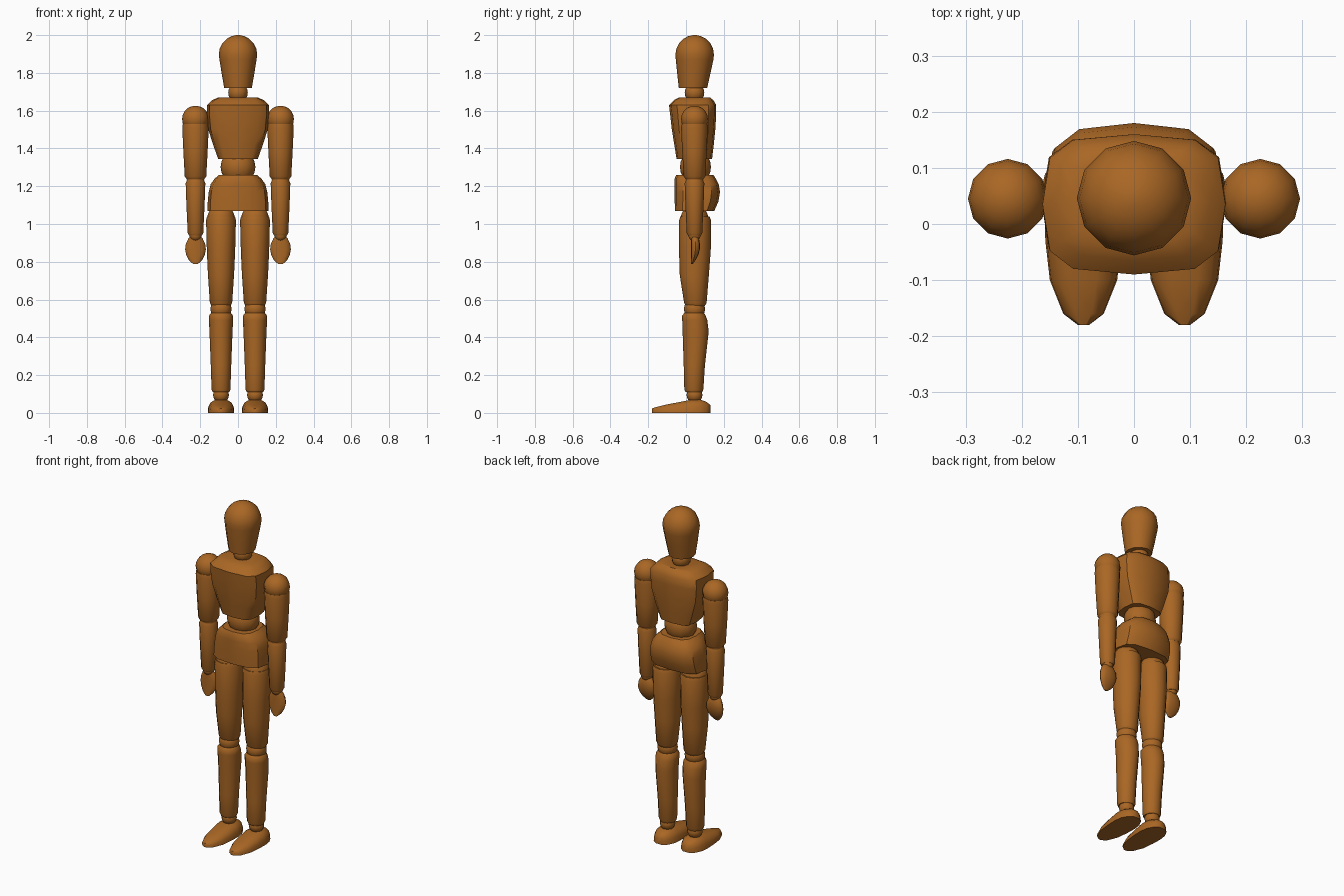
import bpy, bmesh, math
from mathutils import Vector

wood = bpy.data.materials.new("warm wood")
wood.diffuse_color = (0.40, 0.135, 0.018, 1)
CY = 0.045  # depth of the body axis


def finish(name, bm, angle=40):
    bmesh.ops.recalc_face_normals(bm, faces=bm.faces)
    me = bpy.data.meshes.new(name)
    bm.to_mesh(me)
    bm.free()
    me.materials.append(wood)
    ob = bpy.data.objects.new(name, me)
    bpy.context.collection.objects.link(ob)
    bpy.ops.object.select_all(action='DESELECT')
    ob.select_set(True)
    bpy.context.view_layer.objects.active = ob
    bpy.ops.object.shade_smooth_by_angle(angle=math.radians(angle))
    return ob


def loft(name, rings, angle=40):
    """Skin a list of point rings and cap both ends."""
    bm = bmesh.new()
    vs = [[bm.verts.new(p) for p in r] for r in rings]
    n = len(vs[0])
    for a, b in zip(vs, vs[1:]):
        for i in range(n):
            j = (i + 1) % n
            bm.faces.new((a[i], a[j], b[j], b[i]))
    bm.faces.new(vs[0])
    bm.faces.new(vs[-1])
    return finish(name, bm, angle)


def body(name, sections, cx=0, p=2, n=12, angle=40):
    """Sections: (z, half width, front y, back y); p squares off the outline."""
    def ring(z, w, f, b):
        pts = []
        for i in range(n):
            a = 2 * math.pi * i / n
            c, s = math.cos(a), math.sin(a)
            x = math.copysign(abs(c) ** (2 / p), c) * w
            y = math.copysign(abs(s) ** (2 / p), s) * (b - f) / 2 + (f + b) / 2
            pts.append((cx + x, y, z))
        return pts
    return loft(name, [ring(*s) for s in sections], angle)


def ball(name, x, z, r, ry=None, y=CY):
    bm = bmesh.new()
    bmesh.ops.create_uvsphere(bm, u_segments=12, v_segments=10, radius=1)
    bmesh.ops.scale(bm, vec=(r, ry or r, r), verts=bm.verts)
    bmesh.ops.translate(bm, vec=Vector((x, y, z)), verts=bm.verts)
    return finish(name, bm)


# Head: egg-shaped dome tapering to a flat chin
head = [(1.72, 0.073, -0.038, 0.112), (1.80, 0.087, -0.047, 0.130),
        (1.87, 0.098, -0.054, 0.145)]
for t in (0, 18, 36, 54, 70, 83):
    r = 0.102 * math.cos(math.radians(t))
    head.append((1.897 + 0.103 * math.sin(math.radians(t)), r, 0.046 - r, 0.046 + r))
head.append((2.0, 0.003, 0.043, 0.049))
body("head", head)
ball("neck_joint", 0, 1.695, 0.052)

# Chest, waist and pelvis
body("chest", [(1.345, 0.105, -0.050, 0.138), (1.42, 0.132, -0.062, 0.147),
               (1.50, 0.157, -0.075, 0.155), (1.58, 0.165, -0.084, 0.160),
               (1.63, 0.163, -0.090, 0.160), (1.655, 0.138, -0.065, 0.145),
               (1.67, 0.105, -0.038, 0.128)], p=3.4)
ball("waist_joint", 0, 1.302, 0.092, 0.082, 0.05)
body("pelvis", [(1.07, 0.162, -0.058, 0.150), (1.12, 0.160, -0.060, 0.172),
                (1.17, 0.155, -0.060, 0.180), (1.21, 0.145, -0.060, 0.173),
                (1.24, 0.124, -0.060, 0.158), (1.26, 0.100, -0.052, 0.145)], p=3)

for side, s in (("left", 1), ("right", -1)):
    # Arm
    ax = 0.225 * s
    ball(side + "_shoulder_joint", ax, 1.555, 0.071)
    body(side + "_upper_arm", [(1.238, 0.047, -0.002, 0.092), (1.252, 0.057, -0.012, 0.102),
                               (1.38, 0.064, -0.020, 0.109), (1.51, 0.070, -0.026, 0.115),
                               (1.53, 0.067, -0.022, 0.112)], ax)
    ball(side + "_elbow_joint", ax, 1.24, 0.047)
    body(side + "_forearm", [(0.938, 0.034, 0.011, 0.079), (0.952, 0.041, 0.004, 0.086),
                             (1.10, 0.048, -0.003, 0.093), (1.215, 0.052, -0.007, 0.097),
                             (1.235, 0.045, 0.000, 0.090)], ax)
    ball(side + "_wrist_joint", ax, 0.94, 0.032)
    body(side + "_hand", [(0.945, 0.018, 0.027, 0.056), (0.925, 0.037, 0.027, 0.068),
                          (0.895, 0.051, 0.027, 0.074), (0.865, 0.055, 0.027, 0.073),
                          (0.835, 0.049, 0.027, 0.065), (0.807, 0.034, 0.027, 0.050),
                          (0.787, 0.011, 0.027, 0.035)], ax, 2.2)

    # Leg
    lx = 0.09 * s
    ball(side + "_hip_joint", lx, 1.03, 0.073)
    body(side + "_thigh", [(0.565, 0.050, 0.000, 0.098), (0.582, 0.059, -0.010, 0.109),
                           (0.73, 0.069, -0.033, 0.121), (0.86, 0.075, -0.037, 0.131),
                           (1.02, 0.079, -0.036, 0.132), (1.04, 0.074, -0.030, 0.125)], lx)
    ball(side + "_knee_joint", lx, 0.55, 0.056)
    body(side + "_shin", [(0.11, 0.044, -0.003, 0.086), (0.125, 0.050, -0.009, 0.092),
                          (0.25, 0.054, -0.012, 0.100), (0.43, 0.061, -0.018, 0.120),
                          (0.49, 0.064, -0.020, 0.113), (0.515, 0.063, -0.020, 0.104),
                          (0.53, 0.052, -0.008, 0.095)], lx)
    ball(side + "_ankle_joint", lx, 0.095, 0.042)

    # Foot: half-round slices from toe to heel (y, half width, height)
    foot = [(-0.18, 0.010, 0.024), (-0.16, 0.036, 0.030), (-0.10, 0.060, 0.045),
            (-0.03, 0.068, 0.058), (0.03, 0.070, 0.070), (0.075, 0.064, 0.070),
            (0.11, 0.046, 0.058), (0.13, 0.020, 0.040)]
    arch = ((-1, 0), (1, 0), (0.96, 0.45), (0.78, 0.8), (0.4, 1),
            (-0.4, 1), (-0.78, 0.8), (-0.96, 0.45))
    loft(side + "_foot", [[(lx + u * w, y, v * h) for u, v in arch] for y, w, h in foot], 50)
